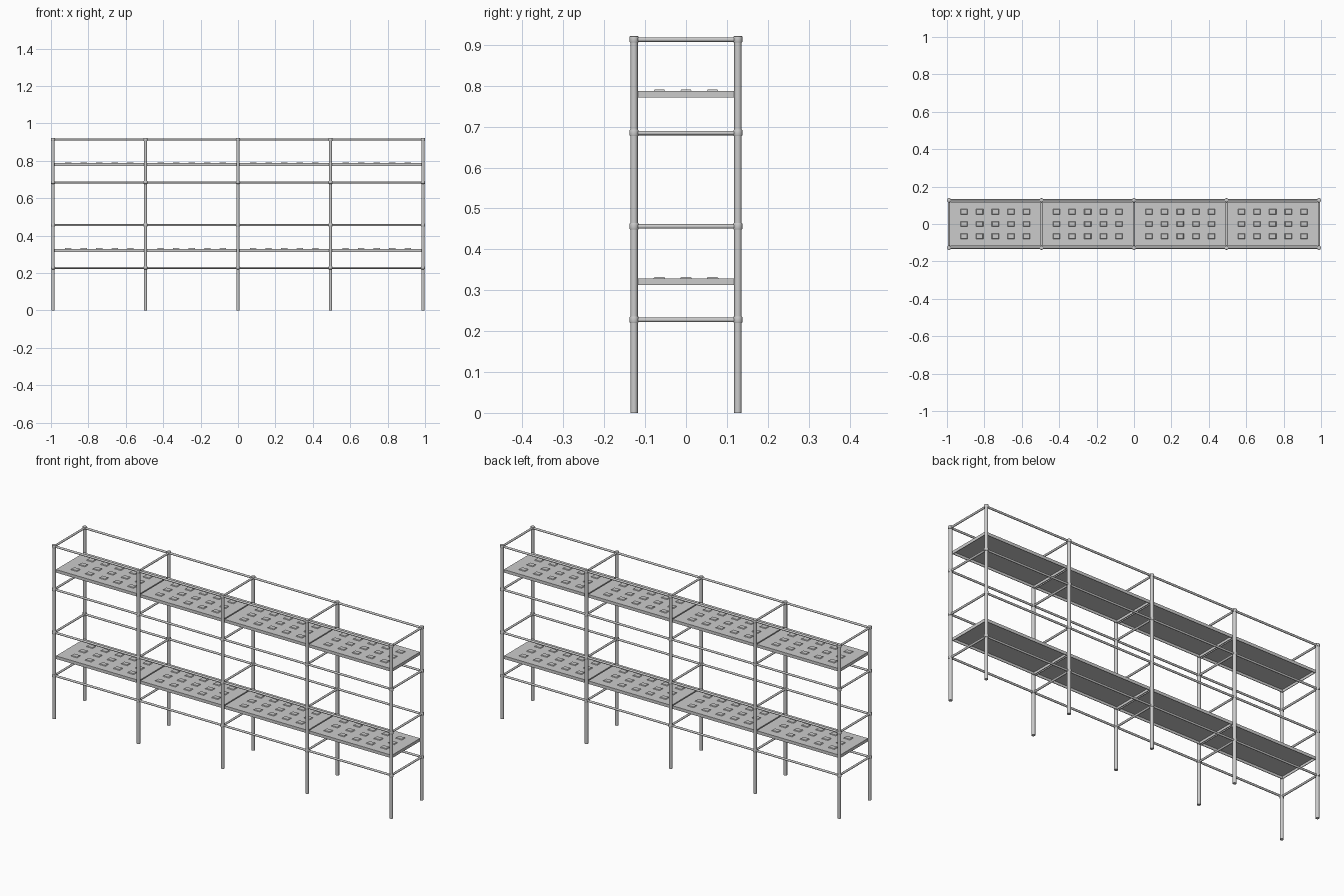
import bpy, bmesh
from mathutils import Matrix, Vector

if "Cube" in bpy.data.objects:
    bpy.data.objects.remove(bpy.data.objects["Cube"])

POST_X = [-0.989 + 0.4945 * i for i in range(5)]
POST_Y = [-0.127, 0.127]
LEVELS = [0.2275, 0.456, 0.6845, 0.913]


def finish(name, bm, smooth=True):
    me = bpy.data.meshes.new(name)
    bm.to_mesh(me)
    bm.free()
    ob = bpy.data.objects.new(name, me)
    bpy.context.collection.objects.link(ob)
    if smooth:
        for o in bpy.context.selected_objects:
            o.select_set(False)
        ob.select_set(True)
        bpy.context.view_layer.objects.active = ob
        bpy.ops.object.shade_smooth_by_angle()
    return ob


def tube(name, a, b, r, bevel=0):
    a, b = Vector(a), Vector(b)
    d = b - a
    bm = bmesh.new()
    rot = d.to_track_quat('Z', 'Y').to_matrix().to_4x4()
    bmesh.ops.create_cone(bm, cap_ends=True, segments=16, radius1=r, radius2=r,
                          depth=d.length, matrix=Matrix.Translation((a + b) / 2) @ rot)
    if bevel:
        rims = [e for e in bm.edges if any(len(f.verts) > 4 for f in e.link_faces)]
        bmesh.ops.bevel(bm, geom=rims, offset=bevel, segments=2, affect='EDGES', profile=0.5)
    return finish(name, bm)


def add_box(bm, c, s):
    bmesh.ops.create_cube(bm, size=1, matrix=Matrix.Translation(c) @ Matrix.Diagonal((*s, 1)))


# upright posts with a coupler at every rail level
for x in POST_X:
    for y in POST_Y:
        tube("post", (x, y, 0), (x, y, 0.918), 0.009)
        for z in LEVELS:
            tube("coupler", (x, y, z - 0.008), (x, y, z + 0.009), 0.011, 0.003)

# long rails front and back, cross rails between each pair of posts
for z in LEVELS:
    for y in POST_Y:
        for x0, x1 in zip(POST_X, POST_X[1:]):
            tube("long_rail", (x0, y, z), (x1, y, z), 0.0055)
    for x in POST_X:
        tube("cross_rail", (x, POST_Y[0], z), (x, POST_Y[1], z), 0.0055)

# walkway planks: inverted trays with raised grip pads
for top in (0.329, 0.787):
    for x0, x1 in zip(POST_X, POST_X[1:]):
        cx, w, d, t, h = (x0 + x1) / 2, 0.488, 0.236, 0.003, 0.016
        bm = bmesh.new()
        add_box(bm, (cx, 0, top - t / 2), (w, d, t))
        for s in (-1, 1):
            add_box(bm, (cx, s * (d - t) / 2, top - h / 2), (w, t, h))
            add_box(bm, (cx + s * (w - t) / 2, 0, top - h / 2), (t, d, h))
        finish("plank", bm, False)
        bm = bmesh.new()
        for i in range(5):
            for j in range(3):
                add_box(bm, (cx + (i - 2) * 0.083, (j - 1) * 0.065, top + 0.001),
                        (0.04, 0.03, 0.005))
        # taper the pads towards the top
        for f in [f for f in bm.faces if f.normal.z > 0.9]:
            c = f.calc_center_median()
            for v in f.verts:
                v.co.xy = c.xy + (v.co.xy - c.xy) * 0.8
        finish("grip_pads", bm, False)
